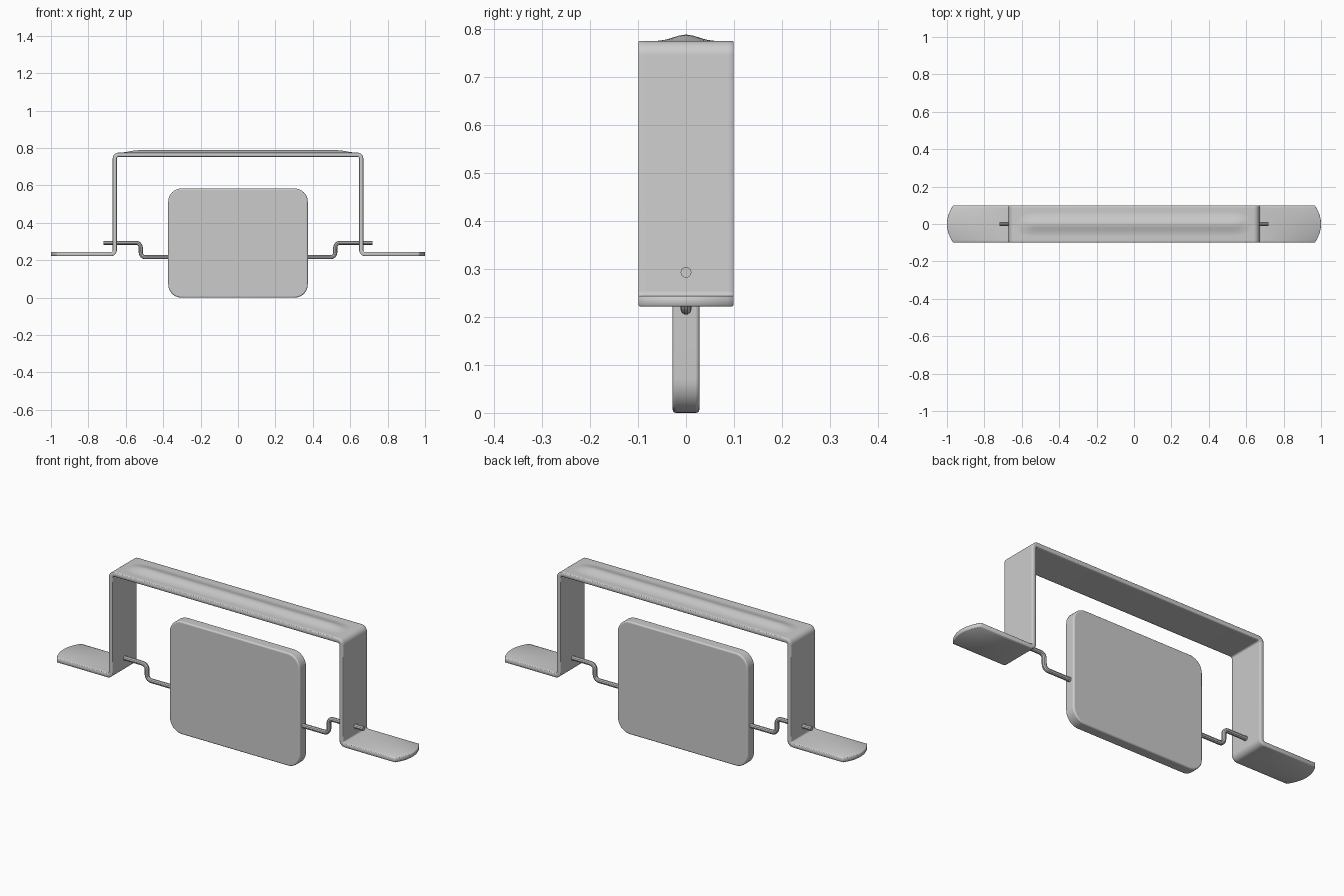
import bpy, bmesh, math
from mathutils import Vector

if "Cube" in bpy.data.objects:
    bpy.data.objects.remove(bpy.data.objects["Cube"])


def fillet(points, radius, steps=6):
    """Round the inner corners of an (x, z) polyline made of right angles."""
    pts = [Vector(p) for p in points]
    out = [pts[0]]
    for a, b, c in zip(pts, pts[1:], pts[2:]):
        u, v = (a - b).normalized(), (c - b).normalized()
        centre = b + (u + v) * radius
        for i in range(steps + 1):
            t = math.pi / 2 * i / steps
            out.append(centre - v * radius * math.cos(t) - u * radius * math.sin(t))
    return out + [pts[-1]]


def grid_object(name, rows):
    """Surface through equal-length rows of points."""
    n = len(rows[0])
    verts = [p for row in rows for p in row]
    faces = [(i * n + j, i * n + j + 1, (i + 1) * n + j + 1, (i + 1) * n + j)
             for i in range(len(rows) - 1) for j in range(n - 1)]
    mesh = bpy.data.meshes.new(name)
    mesh.from_pydata(verts, [], faces)
    obj = bpy.data.objects.new(name, mesh)
    bpy.context.collection.objects.link(obj)
    return obj


def smooth(obj, angle=35):
    bpy.ops.object.select_all(action='DESELECT')
    bpy.context.view_layer.objects.active = obj
    obj.select_set(True)
    bpy.ops.object.shade_smooth_by_angle(angle=math.radians(angle))


# Bent strap bracket with curved foot ends
half = [(1, 0.233), (0.659, 0.233), (0.659, 0.764)]
path = fillet(half + [(-x, z) for x, z in reversed(half)], 0.02)
ys = [-0.099 + 0.198 * j / 16 for j in range(17)]
rows = []
for p in path:
    is_end = abs(p.x) > 0.99
    rows.append([(p.x - math.copysign(0.033 * (y / 0.099) ** 2, p.x) if is_end else p.x,
                  y, p.y) for y in ys])
strap = grid_object("bracket_strap", rows)
solid = strap.modifiers.new("thickness", 'SOLIDIFY')
solid.thickness = 0.022
solid.offset = 0
solid.use_even_offset = True
bevel = strap.modifiers.new("edge", 'BEVEL')
bevel.width = 0.002
bevel.limit_method = 'ANGLE'
bevel.angle_limit = math.radians(50)
smooth(strap)

# Raised stiffening rib along the top of the strap
rows = []
for i in range(61):
    x = -0.64 + 1.28 * i / 60
    t = min(1, (0.64 - abs(x)) / 0.11)
    rise = t * t * (3 - 2 * t)
    rows.append([(x, y, 0.7742 + 0.0138 * rise * math.exp(-(y / 0.036) ** 2))
                 for y in [-0.095 + 0.19 * j / 24 for j in range(25)]])
smooth(grid_object("top_rib", rows))


# Wire cranks holding the plate
def wire(name, side):
    pts = fillet([(0.72, 0.293), (0.52, 0.293), (0.52, 0.216), (0.36, 0.216)], 0.025)
    data = bpy.data.curves.new(name, 'CURVE')
    data.dimensions = '3D'
    data.bevel_depth = 0.0115
    data.bevel_resolution = 3
    data.use_fill_caps = True
    spline = data.splines.new('POLY')
    spline.points.add(len(pts) - 1)
    for sp, p in zip(spline.points, pts):
        sp.co = (side * p.x, 0, p.y, 1)
    obj = bpy.data.objects.new(name, data)
    bpy.context.collection.objects.link(obj)
    bpy.ops.object.select_all(action='DESELECT')
    bpy.context.view_layer.objects.active = obj
    obj.select_set(True)
    bpy.ops.object.convert(target='MESH')
    smooth(bpy.context.view_layer.objects.active)


wire("right_wire", 1)
wire("left_wire", -1)

# Hanging plate with rounded corners
w, top, r = 0.373, 0.583, 0.07
outline = []
for k, (cx, cz) in enumerate([(w - r, top - r), (r - w, top - r), (r - w, r), (w - r, r)]):
    for i in range(11):
        a = math.pi / 2 * (k + i / 10)
        outline.append((cx + r * math.cos(a), cz + r * math.sin(a)))
bm = bmesh.new()
face = bm.faces.new([bm.verts.new((x, -0.028, z)) for x, z in outline])
ext = bmesh.ops.extrude_face_region(bm, geom=[face], use_keep_orig=True)
bmesh.ops.translate(bm, vec=(0, 0.056, 0),
                    verts=[g for g in ext["geom"] if isinstance(g, bmesh.types.BMVert)])
bmesh.ops.recalc_face_normals(bm, faces=bm.faces)
mesh = bpy.data.meshes.new("hanging_plate")
bm.to_mesh(mesh)
bm.free()
plate = bpy.data.objects.new("hanging_plate", mesh)
bpy.context.collection.objects.link(plate)
bevel = plate.modifiers.new("edge", 'BEVEL')
bevel.width = 0.007
bevel.segments = 3
bevel.limit_method = 'ANGLE'
bevel.angle_limit = math.radians(50)
smooth(plate)
